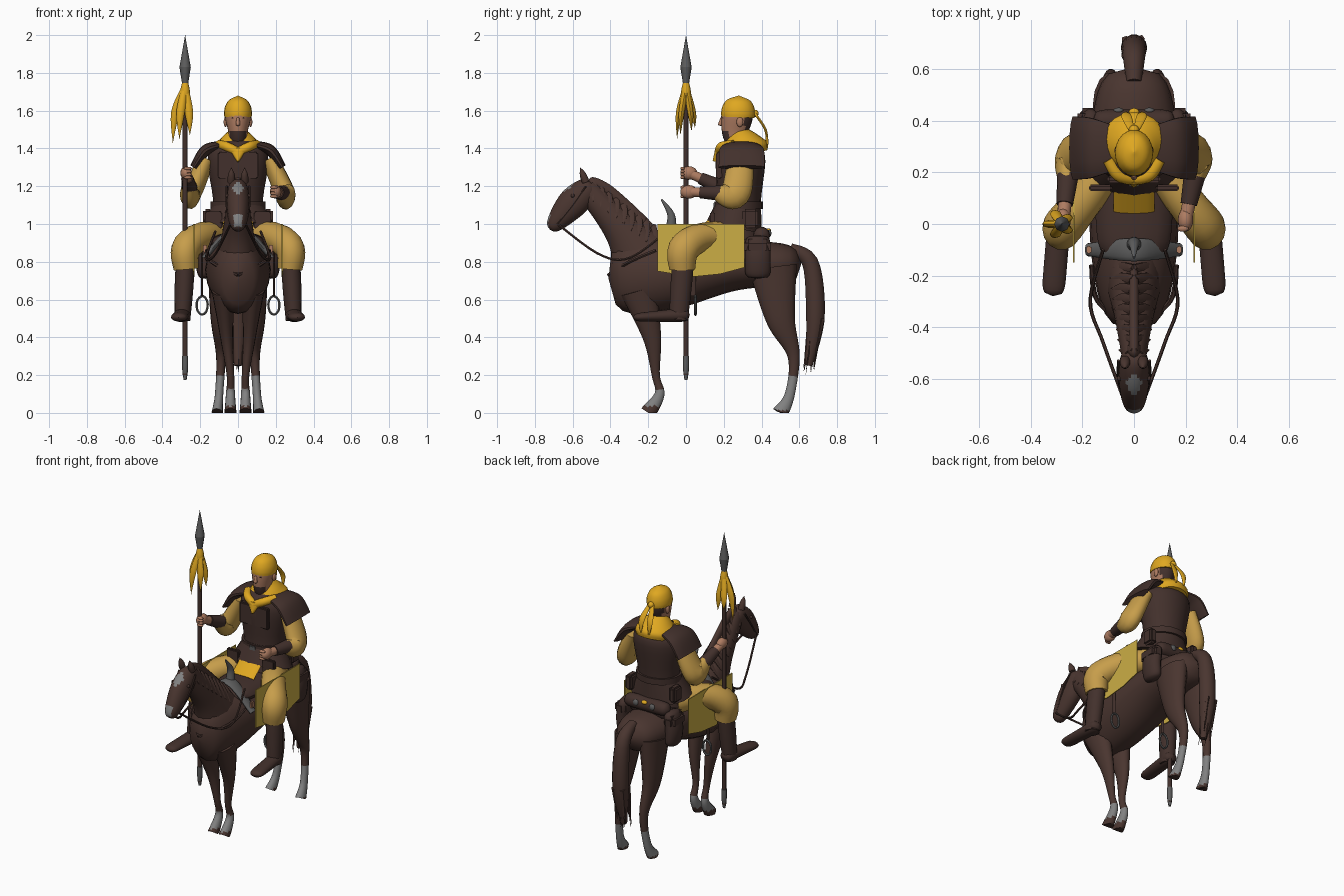
import bpy, bmesh, math, random
from mathutils import Vector

random.seed(4)
default = bpy.data.objects.get("Cube")
if default:
    bpy.data.objects.remove(default)


def material(name, red, green, blue):
    mat = bpy.data.materials.new(name)
    mat.use_nodes = True
    mat.diffuse_color = (red, green, blue, 1)
    mat.node_tree.nodes["Principled BSDF"].inputs["Base Color"].default_value = mat.diffuse_color
    return mat


HORSE = material("horse brown", .068, .036, .029)
LEATHER = material("dark leather", .055, .03, .025)
OCHRE = material("ochre cloth", .57, .34, .07)
YELLOW = material("bright yellow cloth", .74, .39, .015)
BLANKET = material("blanket yellow", .6, .42, .06)
SKIN = material("skin", .42, .2, .12)
METAL = material("dark metal", .11, .11, .11)
PALE = material("pale grey hair", .22, .22, .22)


def at(y, z, x=0):
    """Point given by its place in the side profile, then its offset sideways."""
    return Vector((x, y, z))


def finish(name, bm, mat, mirror=False, smooth=True):
    bmesh.ops.recalc_face_normals(bm, faces=bm.faces)
    mesh = bpy.data.meshes.new(name)
    bm.to_mesh(mesh)
    bm.free()
    mesh.materials.append(mat)
    obj = bpy.data.objects.new(name, mesh)
    bpy.context.collection.objects.link(obj)
    if mirror:
        obj.modifiers.new("mirror", "MIRROR").use_mirror_merge = False
    if smooth:
        bpy.ops.object.select_all(action="DESELECT")
        obj.select_set(True)
        bpy.context.view_layer.objects.active = obj
        bpy.ops.object.shade_smooth_by_angle(angle=math.radians(50))
    return obj


def sample(values, t):
    """Smooth curve through numbers or points, with t running from start to end."""
    last = len(values) - 1
    if last == 0:
        return values[0]
    i = min(int(t * last), last - 1)
    u = t * last - i
    a, b, c, d = (values[max(0, min(last, i + k))] for k in (-1, 0, 1, 2))
    return b + ((c - a) + ((2 * a - 5 * b + 4 * c - d) + (3 * (b - c) + d - a) * u) * u) * (u / 2)


def tube(name, path, mat, radius, depth=None, mirror=False, rounded=False, sides=14, steps=16, across=False):
    """Loft ellipses along a path; radius is sideways, depth at right angles to it."""
    reference = Vector((0, 1, 0)) if across else Vector((1, 0, 0))
    bm = bmesh.new()
    rings = []
    for i in range(steps + 1):
        t = i / steps
        ahead, behind = min(i + 1, steps) / steps, max(i - 1, 0) / steps
        tangent = (sample(path, ahead) - sample(path, behind)).normalized()
        side = (reference - tangent * reference.dot(tangent)).normalized()
        up = tangent.cross(side)
        swell = math.sqrt(1 - abs(2 * t - 1) ** 6) if rounded else 1
        wide = max(sample(radius, t) * swell, .001)
        deep = max(sample(depth or radius, t) * swell, .001)
        ring = []
        for k in range(sides):
            angle = math.tau * k / sides
            point = sample(path, t) + side * wide * math.cos(angle) + up * deep * math.sin(angle)
            point.z = max(point.z, 0)
            ring.append(bm.verts.new(point))
        rings.append(ring)
    for low, high in zip(rings, rings[1:]):
        for k in range(sides):
            bm.faces.new((low[k], low[k - 1], high[k - 1], high[k]))
    bm.faces.new(rings[0])
    bm.faces.new(rings[-1])
    return finish(name, bm, mat, mirror)


def ball(name, centre, size, mat, mirror=False):
    bm = bmesh.new()
    bmesh.ops.create_uvsphere(bm, u_segments=16, v_segments=10, radius=1)
    bmesh.ops.scale(bm, vec=size, verts=bm.verts)
    bmesh.ops.translate(bm, vec=centre, verts=bm.verts)
    finish(name, bm, mat, mirror)


def box(name, centre, size, mat, mirror=False):
    bm = bmesh.new()
    bmesh.ops.create_cube(bm, size=1)
    bmesh.ops.scale(bm, vec=size, verts=bm.verts)
    bmesh.ops.bevel(bm, geom=bm.edges[:], offset=min(size) / 4, segments=2, affect="EDGES")
    bmesh.ops.translate(bm, vec=centre, verts=bm.verts)
    finish(name, bm, mat, mirror)


def paint(obj, mat, rule):
    obj.data.materials.append(mat)
    for face in obj.data.polygons:
        if rule(face.center):
            face.material_index = len(obj.data.materials) - 1


# Horse body, neck and head with a small blaze and a pale nose
tube("horse_body", [at(.61, .79), at(.27, .78), at(-.07, .74), at(-.41, .71)], HORSE,
     radius=[.15, .17, .17, .13], depth=[.12, .13, .19, .22], rounded=True, sides=20, steps=24)
tube("horse_neck", [at(-.2, .78), at(-.34, .97), at(-.53, 1.19)], HORSE,
     radius=[.12, .08, .045], depth=[.2, .1, .06])
horse_head = tube("horse_head", [at(-.49, 1.21), at(-.6, 1.11), at(-.72, .97)], HORSE,
                  radius=[.05, .06, .04], depth=[.06, .08, .04], rounded=True, sides=32, steps=40)
paint(horse_head, PALE, lambda c: c.y < -.58 and abs(c.x) + abs(c.z - 1.19) * .8 < .032
      or c.y < -.69 and abs(c.x) < .022 and .985 < c.z < 1.05)
tube("horse_ear", [at(-.53, 1.22, .035), at(-.56, 1.3, .035)], HORSE, radius=[.02, .018, 0], mirror=True)
ball("horse_eye", at(-.6, 1.15, .057), (.01, .01, .01), LEATHER, mirror=True)

# Mane lying close to the crest of the neck
crest_top, crest_end = at(-.52, 1.23), at(-.16, .95)
tube("mane_ridge", [crest_top, at(-.4, 1.17), crest_end], HORSE, radius=[.02], depth=[.03], rounded=True)
for i in range(9):
    root = crest_top.lerp(crest_end, i / 9) + at(.03, .01)
    spread = at(0, -.06, .03 + i / 400)
    tube("mane_lock", [root, root + spread, root + spread * 2], HORSE,
         radius=[.014, .012, 0], depth=[.014, .024, 0], mirror=True, sides=6, steps=6)

# Horse legs with pale stockings and dark hooves
foreleg = tube("horse_foreleg", [at(-.25, .65, .08), at(-.18, .4, .06), at(-.16, .2, .04), at(-.14, .1, .04),
                                 at(-.2, 0, .04)], HORSE, radius=[.06, .034, .02, .024, .032],
               depth=[.1, .05, .022, .027, .045], mirror=True, steps=32)
hind_leg = tube("horse_hind_leg", [at(.46, .77, .09), at(.5, .5, .1), at(.57, .3, .09), at(.55, .1, .1),
                                   at(.5, 0, .11)], HORSE, radius=[.07, .045, .026, .022, .03],
                depth=[.13, .08, .033, .027, .045], mirror=True, steps=32)
paint(foreleg, PALE, lambda c: .035 < c.z < .125)
paint(hind_leg, PALE, lambda c: .015 < c.z < .2)

# Tail with loose strands
tube("horse_tail", [at(.55, .87), at(.66, .79), at(.685, .5), at(.65, .25)], HORSE, radius=[.03, .045, .05, .02])
for i in range(16):
    loose = at(random.uniform(-.04, .04), 0, random.uniform(-.04, .04))
    tip = at(.65, random.uniform(.2, .3))
    tube("tail_strand", [at(.685, .5) + loose, tip + loose], HORSE, radius=[.016, 0], sides=5, steps=6)

# Saddle and blanket
tube("saddle_seat", [at(-.15, .9), at(.43, .9)], LEATHER, radius=[.14, .17], depth=[.06], rounded=True)
bm = bmesh.new()
bm.faces.new([bm.verts.new(at(y, z, .237))
              for y, z in ((-.15, 1), (-.15, .75), (.03, .72), (.18, .735), (.31, .77), (.31, 1))])
blanket = finish("saddle_blanket", bm, BLANKET, mirror=True, smooth=False)
blanket.modifiers.new("cloth thickness", "SOLIDIFY").thickness = .006
tube("saddle_front_cloth", [at(.15, 1.03), at(.05, .95)], YELLOW, radius=[.08], depth=[.014])
tube("saddle_pommel", [at(-.1, .82, -.18), at(-.1, .98), at(-.1, .82, .18)], METAL,
     radius=[.025, .045, .025], depth=[.015], across=True)
tube("saddle_horn", [at(-.08, .97), at(-.08, 1.05), at(-.13, 1.13)], METAL, radius=[.03, .02, .005])
box("saddle_tie", at(-.1, .87, .175), (.02, .03, .04), SKIN, mirror=True)
tube("bedroll", [at(.4, .94, -.16), at(.4, .94, .16)], LEATHER, radius=[.045], rounded=True, across=True)
ball("bedroll_ring", at(.44, .95, .06), (.02, .012, .02), METAL, mirror=True)
ball("bedroll_knot", at(.435, .965), (.02, .015, .012), YELLOW)
tube("saddle_bag", [at(.38, .94, .16), at(.38, .82, .18), at(.38, .71, .17)], LEATHER,
     radius=[.04, .045, .04], depth=[.07], mirror=True, rounded=True)
box("saddle_bag_flap", at(.38, .88, .18), (.08, .14, .08), LEATHER, mirror=True)

# Bridle, straps and stirrups
bit = at(-.68, 1, .04)
tube("rein", [bit, at(-.46, .84, .12), at(-.3, .82, .17), at(-.1, .96, .12)], LEATHER,
     radius=[.007], mirror=True, sides=6)
tube("bridle_cheek_strap", [bit, at(-.6, 1.1, .06), at(-.53, 1.2, .06)], LEATHER,
     radius=[.006], mirror=True, sides=6)
tube("breast_strap", [at(-.16, .86, .165), at(-.3, .8, .14), at(-.41, .73)], LEATHER,
     radius=[.01], mirror=True, sides=6)
tube("stirrup_strap", [at(.04, .85, .19), at(.04, .62, .19)], LEATHER,
     radius=[.006], depth=[.014], mirror=True)
tube("stirrup", [at(.05, .57 + .05 * math.cos(i), .19 + .03 * math.sin(i)) for i in range(8)], METAL,
     radius=[.007], mirror=True, sides=6, across=True)

# Rider torso, skirt and armour
tube("rider_torso", [at(.27, .92), at(.28, 1.1), at(.29, 1.36), at(.3, 1.44)], LEATHER,
     radius=[.16, .13, .16, .07], depth=[.14, .115, .13, .07], sides=20)
tube("tunic_skirt", [at(.28, 1.1), at(.255, .98)], LEATHER, radius=[.135, .2], depth=[.12, .15], sides=20)
tube("belt", [at(.28, 1.08), at(.28, 1.12)], LEATHER, radius=[.145], depth=[.128], sides=20, steps=1)
box("belt_buckle", at(.152, 1.1), (.04, .012, .03), METAL)
box("chest_flap", at(.175, 1.31, .055), (.1, .03, .14), LEATHER, mirror=True)
box("skirt_flap", at(.14, 1.02, .13), (.09, .025, .09), LEATHER, mirror=True)
box("belt_pouch", at(.34, 1.03, .16), (.05, .08, .1), LEATHER, mirror=True)
tube("shoulder_guard", [at(.295, 1.42, .08), at(.295, 1.39, .17), at(.295, 1.3, .235)], LEATHER,
     radius=[.02, .03, .02], depth=[.09, .12, .125], mirror=True)

# Arms: the right hand grips the lance, the left one holds the reins
for label, hand in (("left", at(.015, 1.17, .2)), ("right", at(.015, 1.27, -.275))):
    side = math.copysign(1, hand.x)
    shoulder, elbow = at(.29, 1.34, side * .17), at(.26, 1.16, side * .25)
    tube(label + "_sleeve", [shoulder, elbow, elbow.lerp(hand, .4)], OCHRE,
         radius=[.045, .054, .035], depth=[.07, .08, .04])
    tube(label + "_bracer", [elbow.lerp(hand, .3), elbow.lerp(hand, .75)], LEATHER, radius=[.042, .032])
    tube(label + "_wrist", [elbow.lerp(hand, .7), hand], SKIN, radius=[.026])
    ball(label + "_hand", hand, (.03, .045, .036), SKIN)
    for i in range(4):
        ball(label + "_finger", hand + at(-.033, .024 - i * .016, -.01 * side), (.022, .012, .009), SKIN)

# Legs and boots
hip, knee, cuff = at(.26, .93, .09), at(-.01, .87, .275), at(-.02, .76, .275)
ankle, toe = at(-.04, .49, .295), at(-.28, .505, .315)
tube("trouser_leg", [hip, at(.1, .935, .19), knee, cuff], OCHRE, radius=[.08, .075, .078, .065],
     depth=[.08, .075, .085, .07], mirror=True)
tube("boot_shaft", [knee, ankle], LEATHER, radius=[.05, .05, .042], depth=[.06, .058, .05], mirror=True)
tube("boot_foot", [at(.02, .52, .29), toe], LEATHER, radius=[.045], depth=[.04, .022], mirror=True, rounded=True)

# Head, beard and cloths
face = tube("rider_head", [at(.28, 1.4), at(.26, 1.48), at(.27, 1.57), at(.275, 1.62)], SKIN,
            radius=[.045, .05, .068, .05], depth=[.05, .068, .083, .06], sides=24, steps=24)
paint(face, LEATHER, lambda c: c.z < 1.485 and c.y < .23 or c.y > .31 and c.z < 1.57)
tube("nose", [at(.19, 1.565), at(.18, 1.52)], SKIN, radius=[.007, .013], rounded=True)
ball("eye", at(.2, 1.56, .026), (.009, .008, .004), LEATHER, mirror=True)
ball("ear", at(.285, 1.54, .066), (.01, .018, .026), SKIN, mirror=True)
tube("head_scarf", [at(.275, 1.565), at(.28, 1.68)], YELLOW,
     radius=[.072, .074, .068, .047, 0], depth=[.088, .09, .083, .06, 0], sides=20)
ball("scarf_knot", at(.365, 1.585), (.02, .02, .02), YELLOW)
tube("scarf_tail", [at(.365, 1.585, .01), at(.42, 1.5, .03), at(.43, 1.42, .03)], YELLOW,
     radius=[.012, .02, .004], depth=[.007], mirror=True)
tube("neck_cloth", [at(.315, 1.36), at(.28, 1.49)], YELLOW, radius=[.12, .13, .09, .05], sides=20)
tube("neck_cloth_fold", [at(.25, 1.42, .1), at(.19, 1.41, .06), at(.175, 1.38)], YELLOW,
     radius=[.025], mirror=True)
tube("neck_cloth_point", [at(.17, 1.4), at(.155, 1.33)], YELLOW, radius=[.05, .005], depth=[.015])


# Lance with a tied pennant that swings outward
def lance(name, low, high, mat, radius):
    tube(name, [at(0, low, -.28), at(0, high, -.28)], mat, radius, sides=8)


lance("lance_shaft", .2, 1.76, LEATHER, [.013])
lance("lance_butt", .175, .3, METAL, [.008, .016, .016])
lance("lance_head_base", 1.73, 1.83, METAL, [.014, .03])
lance("lance_head_tip", 1.83, 2, METAL, [.03, 0])
lance("pennant_wrap", 1.64, 1.75, YELLOW, [.02, .026, .016])
for i in range(5):
    angle = math.tau * i / 5
    swing = at(-.05 * math.sin(angle), 0, -.015 - .05 * math.cos(angle))
    knot = at(0, 1.73, -.28)
    tube("pennant_strip", [knot, knot + swing * .8 - at(0, .14), knot + swing - at(0, .3 - i * .02)], YELLOW,
         radius=[.015, .022, 0], depth=[.014, .015, 0], sides=8)
